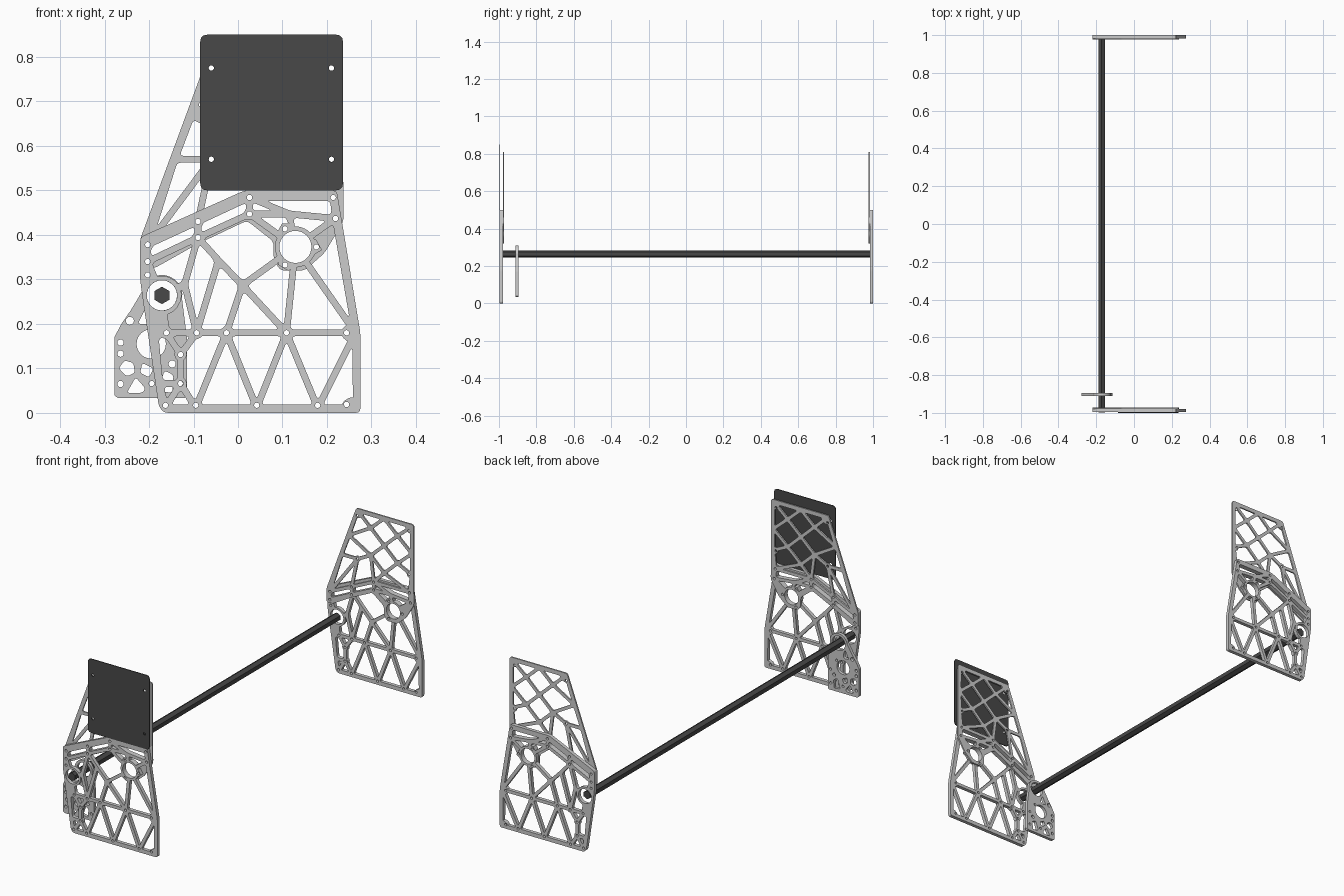
import bpy, bmesh, math
from mathutils import Vector
from mathutils.geometry import delaunay_2d_cdt

if "Cube" in bpy.data.objects:
    bpy.data.objects.remove(bpy.data.objects["Cube"])

RING = (0.129, 0.373)     # round opening in the side plates
AXLE = (-0.171, 0.264)    # axle position


def circle(c, r, n=24, start=0.0):
    return [Vector((c[0] + r * math.cos(start + math.tau * i / n),
                    c[1] + r * math.sin(start + math.tau * i / n))) for i in range(n)]


def fillet(pts, r):
    pts = [Vector(p) for p in pts]
    out = []
    for i, p in enumerate(pts):
        a, b = pts[i - 1] - p, pts[(i + 1) % len(pts)] - p
        p0 = p + a.normalized() * min(r, a.length * 0.4)
        p1 = p + b.normalized() * min(r, b.length * 0.4)
        for t in (0, 0.33, 0.67, 1):
            out.append(p0 * (1 - t) ** 2 + p * 2 * t * (1 - t) + p1 * t * t)
    return out


def pocket(pts, half, pads):
    """Opening between struts: inset, round the corners, keep clear of round pads."""
    pts = [Vector(p) for p in pts]
    n = len(pts)
    if sum(pts[i - 1].cross(pts[i]) for i in range(n)) < 0:
        pts.reverse()
    ins = []
    for i, p in enumerate(pts):
        u = (p - pts[i - 1]).normalized()
        v = (pts[(i + 1) % n] - p).normalized()
        n1, n2 = Vector((-u.y, u.x)), Vector((-v.y, v.x))
        ins.append(p + (n1 + n2) * half / max(0.02, 1 + n1.dot(n2)))
    if any((ins[i] - ins[i - 1]).dot(pts[i] - pts[i - 1]) <= 0 for i in range(n)):
        return None
    rounded, dense = fillet(ins, 0.009), []
    for i, b in enumerate(rounded):
        a = rounded[i - 1]
        k = max(1, int((b - a).length / 0.004))
        dense += [a.lerp(b, j / k) for j in range(k)]
    for x, z, r in pads:
        c = Vector((x, z))
        dense = [c + (p - c).normalized() * r if (p - c).length < r else p for p in dense]
    keep = []
    for p in dense:
        if not keep or (p - keep[-1]).length > 0.0015:
            keep.append(p)
    # drop points lying on straight runs
    m = len(keep)
    return [p for i, p in enumerate(keep)
            if abs((p - keep[i - 1]).normalized().cross((keep[(i + 1) % m] - p).normalized())) > 1e-3]


def inside(p, loop):
    hit = False
    for i, b in enumerate(loop):
        a = loop[i - 1]
        if (a[1] > p[1]) != (b[1] > p[1]):
            hit ^= p[0] < a[0] + (p[1] - a[1]) * (b[0] - a[0]) / (b[1] - a[1])
    return hit


def extrude_xz(name, loops, y0, y1, mat=None):
    """First loop is the outline, the others are openings; extruded from y0 to y1."""
    pts, edges = [], []
    for loop in loops:
        k, n = len(pts), len(loop)
        pts += [Vector(p) for p in loop]
        edges += [(k + i, k + (i + 1) % n) for i in range(n)]
    co, _, tris, *_ = delaunay_2d_cdt(pts, edges, [], 0, 1e-6)
    half = (y1 - y0) / 2
    bm = bmesh.new()
    vs = [bm.verts.new((p[0], -half, p[1])) for p in co]
    for t in tris:
        c = sum((co[i] for i in t), Vector((0, 0))) / len(t)
        if inside(c, loops[0]) and not any(inside(c, h) for h in loops[1:]):
            bm.faces.new([vs[i] for i in t])
    bmesh.ops.delete(bm, geom=[v for v in bm.verts if not v.link_faces], context='VERTS')
    ext = bmesh.ops.extrude_face_region(bm, geom=bm.faces[:], use_keep_orig=True)
    bmesh.ops.translate(bm, vec=(0, 2 * half, 0),
                        verts=[g for g in ext['geom'] if isinstance(g, bmesh.types.BMVert)])
    bmesh.ops.recalc_face_normals(bm, faces=bm.faces)
    me = bpy.data.meshes.new(name)
    bm.to_mesh(me)
    bm.free()
    if mat:
        me.materials.append(mat)
    return place(name, me, (y0 + y1) / 2)


def place(name, me, y):
    ob = bpy.data.objects.new(name, me)
    ob.location = (0, y, 0)
    bpy.context.collection.objects.link(ob)
    return ob


def lattice(outline, nodes, cells, pads, bolts, big):
    loops = [fillet(outline, 0.01)]
    for cell in cells.split(','):
        hole = pocket([nodes[k] for k in cell.split()], 0.0075, pads)
        if hole and len(hole) > 2:
            loops.append(hole)
    loops += [circle(b, 0.006, 12) for b in bolts]
    loops += [circle((x, z), r, 32) for x, z, r in big]
    return loops


dark = bpy.data.materials.new("dark_grey")
dark.diffuse_color = (0.065, 0.065, 0.065, 1)
dark.use_nodes = True
dark.node_tree.nodes["Principled BSDF"].inputs["Base Color"].default_value = dark.diffuse_color

# Bolted band shared by the lower and upper plates
band = dict(T1=(-.203, .378), T2=(-.09, .43), T3=(.026, .484), T4=(.214, .484),
            b1=(-.203, .34), b2=(-.09, .394), b3=(.026, .447), b4=(.219, .437),
            w=(.115, .447), Q=RING)
band_cells = "T1 T2 b2 b1,T2 T3 b3 b2,T3 w b3,T3 T4 b4 w,b3 w Q,w b4 Q"
band_bolts = [band[k] for k in "T1 T2 T3 T4 b1 b2 b3 b4".split()]
band_bolts += [tuple(p) for p in circle(RING, .047, 3)]
band_pads = [(*RING, .046)] + [(*p, .017) for p in circle(RING, .044, 3)]
band_pads += [(*p, .013) for p in band_bolts[:8]]

# Lower side plates
low = dict(band, R=AXLE, P=(-.12, .289), N=(-.044, .343), K=(.01, .287),
           F=(-.161, .18), G=(-.093, .18), H=(-.026, .18), I=(.109, .18), J=(.264, .18),
           A=(-.163, .011), B=(-.095, .011), C=(.042, .011), D=(.179, .011), E=(.266, .011),
           V=(-.129, .131), W=(-.129, .066), X=(-.186, .172), Y=(-.176, .066))
low_cells = band_cells + (",b2 b3 Q K N,K Q I,K I H,N K H G,b2 N G P,Q J I,Q b4 J,b1 b2 P R,P G F R,"
                          "G H B W V,H C B,H I C,I D C,I J D,J E D,X F V W Y,Y W A,W B A,F G V")
low_bolts = band_bolts + [(-.203, .31), (.244, .18), (.244, .019)]
low_bolts += [low[k] for k in "FGHIVW"] + [(low[k][0], .017) for k in "ABCD"]
low_pads = band_pads + [(*AXLE, .044), (.252, .18, .019), (.258, .009, .026)]
low_pads += [(*low[k], .014) for k in "FGHIVW"] + [(*low[k], .017) for k in "ABCD"]
low_outline = [(-.22, .395), (.015, .5), (.222, .5), (.275, .18), (.275, 0), (-.166, 0),
               (-.178, .015), (-.214, .255), (-.22, .3)]
lower = extrude_xz("front_lower_plate",
                   lattice(low_outline, low, low_cells, low_pads, low_bolts,
                           [(*RING, .036), (*AXLE, .034)]), -.996, -.979)
place("back_lower_plate", lower.data, .9915)

# Upper side plates
up = dict(band, tl=(-.058, .798), tm=(.08, .798), tr=(.224, .798), p=(.01, .735), q=(.15, .735),
          l1=(-.104, .67), m=(.08, .67), r1=(.225, .67), s=(.01, .605), t=(.15, .605),
          h=(-.06, .57), l2=(-.142, .57), r2=(.224, .57), v=(.08, .54))
up_cells = band_cells + (",tl p l1,tl tm p,tm q m p,tm tr q,tr r1 q,l1 p m s,q r1 t m,m t v s,"
                         "l1 s h l2,r1 r2 t,l2 h T1,h T2 T1,h s T3 T2,s v T3,v t r2 T4,v T4 T3")
panel_bolts = [(-.06, .775), (.21, .775), (-.06, .57), (.21, .57)]
up_pads = band_pads + [(*up['tl'], .032), (*up['tr'], .034), (*up['h'], .014), (.216, .57, .016)]
up_outline = [(-.065, .81), (.235, .81), (.237, .43), (.195, .36), (.15, .32), (.095, .32),
              (.08, .345), (.08, .385), (.02, .432), (-.09, .38), (-.188, .325), (-.22, .325),
              (-.22, .39)]
upper = extrude_xz("front_upper_plate",
                   lattice(up_outline, up, up_cells, up_pads, band_bolts + panel_bolts,
                           [(*RING, .036)]), -.979, -.972)
place("back_upper_plate", upper.data, .9795)

# Small inner plate with ring around the axle
arc = [Vector(AXLE) + Vector((math.cos(math.radians(a)), math.sin(math.radians(a)))) * .046
       for a in range(-10, 171, 15)]
small = [[(-.27, .033), (-.12, .033), (-.115, .04), (-.115, .17)] + arc +
         [(-.24, .232), (-.262, .2), (-.278, .17), (-.278, .04)]]
for c in ([(-.268, .1), (-.255, .118), (-.235, .112), (-.232, .09), (-.25, .082)],
          [(-.25, .045), (-.215, .045), (-.208, .055), (-.23, .08)],
          [(-.22, .09), (-.2, .08), (-.19, .1), (-.215, .112)],
          [(-.18, .05), (-.148, .045), (-.145, .085), (-.165, .095)],
          [(-.225, .2), (-.205, .24), (-.195, .215), (-.2, .2)]):
    small.append(fillet(c, .006))
for x, z, r in ((*AXLE, .034), (-.195, .155, .033), (-.243, .207, .009), (-.264, .158, .007),
                (-.264, .133, .007), (-.264, .065, .007), (-.148, .11, .008), (-.129, .131, .006),
                (-.161, .18, .006), (-.194, .066, .006), (-.13, .066, .006)):
    small.append(circle((x, z), r))
extrude_xz("inner_plate", small, -.911, -.896)

# Cover panel
extrude_xz("cover_panel", [fillet([(-.085, .5), (.236, .5), (.236, .85), (-.085, .85)], .016)] +
           [circle(b, .006, 16) for b in panel_bolts], -1.0, -.996, dark)

# Hexagonal axle
extrude_xz("hex_axle", [circle(AXLE, .0195, 6, math.pi / 2)], -.998, .985, dark)
